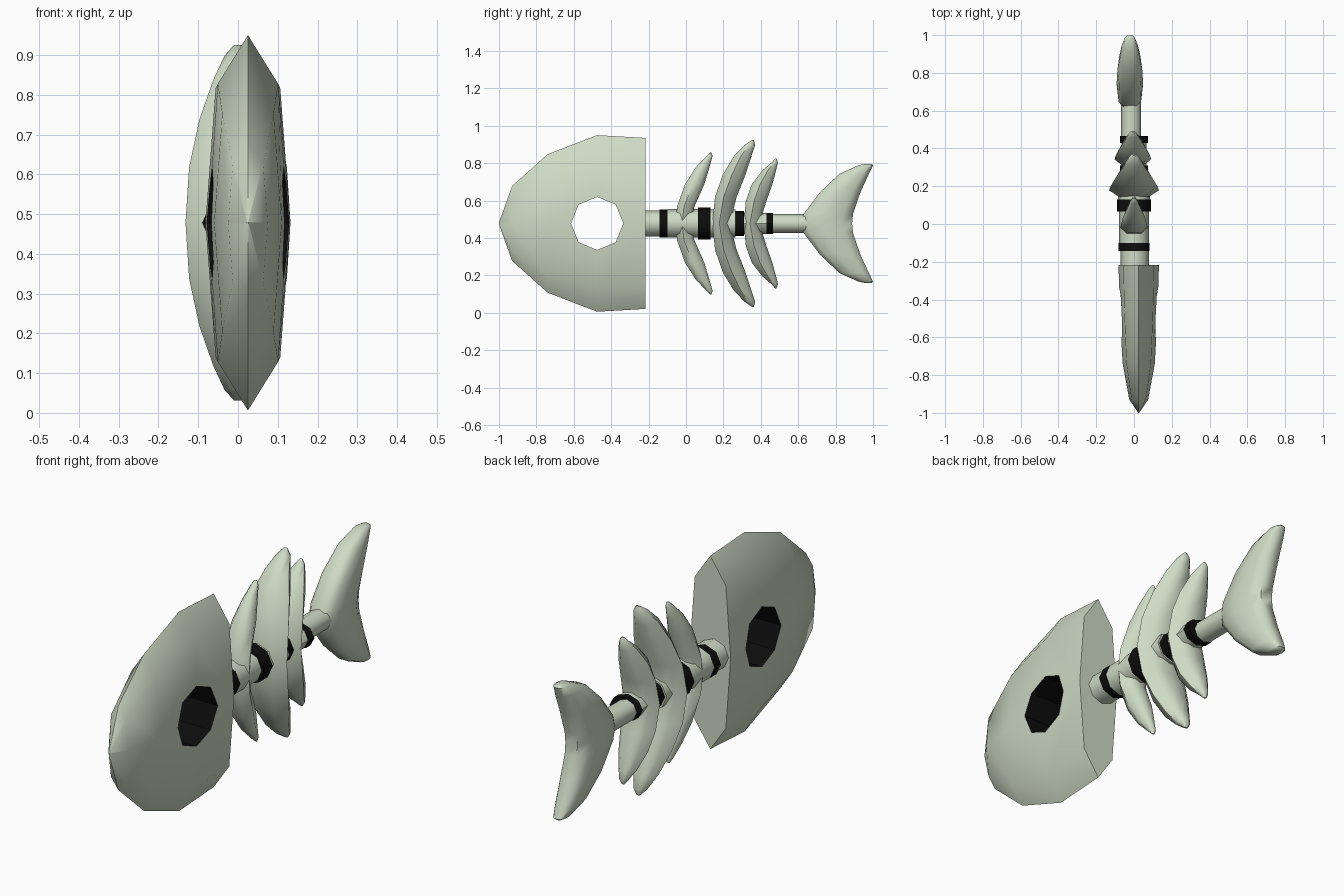
import bpy, bmesh, math

if "Cube" in bpy.data.objects:
    bpy.data.objects.remove(bpy.data.objects["Cube"])

ZC = 0.478  # height of the body axis


def material(name, rgb):
    m = bpy.data.materials.new(name)
    m.diffuse_color = (*rgb, 1)
    m.use_nodes = True
    m.node_tree.nodes["Principled BSDF"].inputs["Base Color"].default_value = m.diffuse_color
    return m


BONE = material("bone", (0.62, 0.70, 0.56))
BLACK = material("black", (0.004, 0.004, 0.004))


def loft(name, rings, mats, angle=50, mat_index=0):
    """Skin equal-length rings of points and cap both ends."""
    bm = bmesh.new()
    vr = [[bm.verts.new(p) for p in r] for r in rings]
    n = len(vr[0])
    for a, b in zip(vr, vr[1:]):
        for i in range(n):
            j = (i + 1) % n
            bm.faces.new((a[i], a[j], b[j], b[i]))
    bm.faces.new(vr[0])
    bm.faces.new(vr[-1])
    bmesh.ops.remove_doubles(bm, verts=bm.verts, dist=1e-4)
    bmesh.ops.recalc_face_normals(bm, faces=bm.faces)
    for f in bm.faces:
        f.material_index = mat_index
    me = bpy.data.meshes.new(name)
    bm.to_mesh(me)
    bm.free()
    for m in mats:
        me.materials.append(m)
    ob = bpy.data.objects.new(name, me)
    bpy.context.collection.objects.link(ob)
    smooth(ob, angle)
    return ob


def smooth(ob, angle):
    bpy.ops.object.select_all(action='DESELECT')
    ob.select_set(True)
    bpy.context.view_layer.objects.active = ob
    bpy.ops.object.shade_smooth_by_angle(angle=math.radians(angle))


def disc(x, y, rx, rz, n=8):
    return [(x + rx * math.cos(2 * math.pi * i / n), y,
             ZC + rz * math.sin(2 * math.pi * i / n)) for i in range(n)]


# Head: lens-shaped half fish with a flat back
SECTION = [(0, 1), (.76, .74), (1, 0), (.76, -.74),
           (0, -1), (-.76, -.74), (-1, 0), (-.76, .74)]
stations = [(-.93, .20, .05), (-.74, .37, .085), (-.475, .472, .1), (-.217, .457, .107)]
rings = [[(.025, -1, ZC)] * 8]
bm_rings = [[(.025 + u * w, y, ZC + v * h) for u, v in SECTION] for y, h, w in stations]
tip = [(.025 + u * .002, -1, ZC + v * .004) for u, v in SECTION]
head = loft("head", [tip] + bm_rings, [BONE, BLACK], 45)

# Eye hole: octagonal tunnel with black walls
eye = [[(x, -.475 + .14 * math.cos(math.pi * i / 4), ZC + .142 * math.sin(math.pi * i / 4))
        for i in range(8)] for x in (-.3, .35)]
cutter = loft("eye_cutter", eye, [BONE, BLACK], 30, 1)
cutter.hide_render = True
mod = head.modifiers.new("eye_hole", 'BOOLEAN')
mod.operation = 'DIFFERENCE'
mod.solver = 'EXACT'
mod.object = cutter
bpy.ops.object.select_all(action='DESELECT')
bpy.context.view_layer.objects.active = head
head.select_set(True)
bpy.ops.object.modifier_apply(modifier=mod.name)
bpy.data.objects.remove(cutter)
smooth(head, 45)

# Spine: bone vertebrae alternating with black bands (y0, y1, rx, rz, x, material)
spine = [(-.24, -.14, .075, .07, .004, BONE), (-.143, -.10, .083, .074, 0, BLACK),
         (-.10, .065, .079, .076, 0, BONE), (.065, .13, .09, .085, 0, BLACK),
         (.13, .265, .084, .075, 0, BONE), (.265, .31, .075, .067, 0, BLACK),
         (.31, .43, .066, .057, 0, BONE), (.43, .465, .075, .057, 0, BLACK),
         (.465, .67, .053, .05, -.015, BONE)]
for k, (y0, y1, rx, rz, x, m) in enumerate(spine):
    kind = "vertebra" if m is BONE else "band"
    loft(f"{kind}_{k + 1}", [disc(x, y0, rx, rz), disc(x, y1, rx, rz)], [m], 50)


def crescent(name, levels, section, x, angle=60):
    """Swept-back blade mirrored about the axis.
    levels: (height above axis, front y, back y, half width)
    section: (fraction front to back, fraction of half width)"""
    half = section + [(t, -u) for t, u in reversed(section)]
    rows = [(-h, f, b, w) for h, f, b, w in reversed(levels[1:])] + levels
    rings = [[(x + u * w, f + t * (b - f), ZC + h) for t, u in half]
             for h, f, b, w in rows]
    loft(name, rings, [BONE], angle)


# Ribs
RIB = [(0, .55), (.4, 1), (.8, .7), (1, .35)]
crescent("rib_front", [(0, -.055, .03, .073), (.09, -.048, .045, .071), (.21, -.005, .098, .058),
                       (.30, .052, .125, .036), (.36, .11, .142, .018), (.38, .13, .136, .008)],
         RIB, 0)
crescent("rib_middle", [(0, .14, .235, .132), (.14, .155, .27, .123), (.26, .196, .318, .097),
                        (.36, .256, .35, .062), (.42, .315, .37, .034), (.447, .354, .362, .01)],
         RIB, 0)
crescent("rib_rear", [(0, .308, .393, .097), (.12, .32, .43, .09), (.21, .352, .462, .072),
                      (.285, .41, .482, .045), (.325, .457, .492, .024), (.347, .477, .484, .008)],
         RIB, -.006)

# Tail fin
TAIL = [(0, .5), (.12, .85), (.45, 1), (.8, .85), (1, .45)]
crescent("tail_fin", [(0, .615, .888, .07), (.05, .628, .893, .07), (.165, .715, .932, .066),
                      (.265, .82, .978, .05), (.31, .92, 1.0, .032), (.318, .955, .993, .016)],
         TAIL, -.022)
